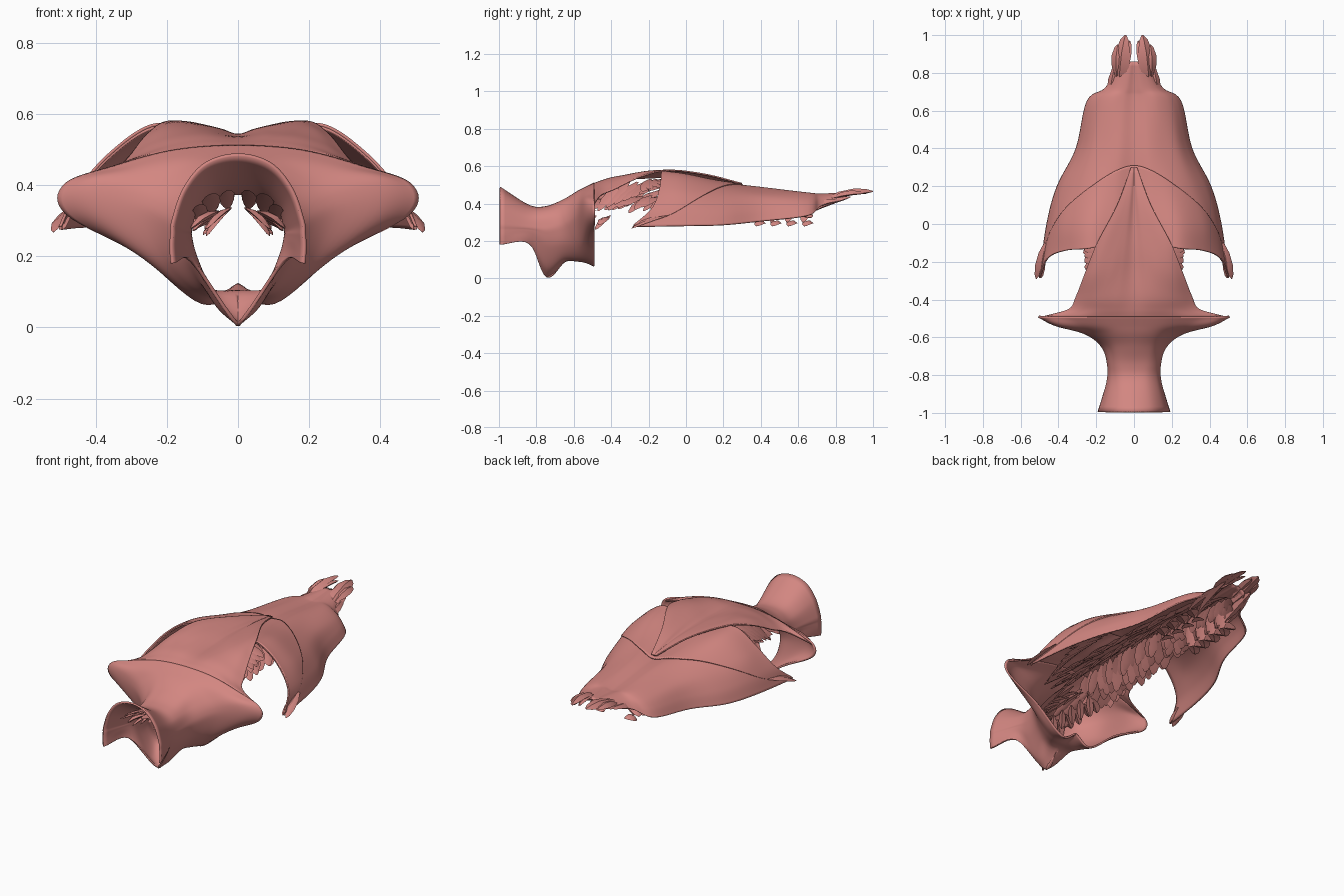
import bpy, bmesh, math, random
from mathutils import Vector
random.seed(4)

flesh = bpy.data.materials.new("flesh")
flesh.diffuse_color = (0.65, 0.24, 0.22, 1)


def pts(y, *xz):
    return [Vector((x, y, z)) for x, z in xz]


def spline(p, t):
    i = min(int(t), len(p) - 2)
    f = t - i
    b, c = p[i], p[i + 1]
    a = p[i - 1] if i else b * 2 - c
    d = p[i + 2] if i + 2 < len(p) else c * 2 - b
    return 0.5 * (2 * b + (c - a) * f + (2 * a - 5 * b + 4 * c - d) * f * f
                  + (3 * b - a - 3 * c + d) * f ** 3)


def finish(name, bm, thick=0):
    bmesh.ops.remove_doubles(bm, verts=bm.verts, dist=0.0005)
    bmesh.ops.recalc_face_normals(bm, faces=bm.faces)
    me = bpy.data.meshes.new(name)
    bm.to_mesh(me)
    bm.free()
    me.materials.append(flesh)
    ob = bpy.data.objects.new(name, me)
    bpy.context.collection.objects.link(ob)
    if thick:
        m = ob.modifiers.new("thickness", 'SOLIDIFY')
        m.thickness, m.offset = thick, 0
    bpy.context.view_layer.objects.active = ob
    for o in bpy.context.selected_objects:
        o.select_set(False)
    ob.select_set(True)
    bpy.ops.object.shade_smooth_by_angle(angle=math.radians(40))
    return ob


def sheet(name, rows, thick, vmax=None, lift=0, nu=8, nv=36):
    """Symmetric curved sheet lofted through half rows, midline first."""
    cols = len(rows[0]) - 1
    full = [[Vector((-p.x, p.y, p.z)) for p in r[:0:-1]] + r for r in rows]
    n = cols * nu * 2
    bm = bmesh.new()
    grid = []
    for j in range(nv + 1):
        line = []
        for i in range(n + 1):
            u = i / nu
            v = j / nv * (vmax(abs(u - cols) / cols) if vmax else len(rows) - 1)
            p = spline([spline(r, u) for r in full], v)
            line.append(bm.verts.new(p + Vector((0, 0, lift))))
        grid.append(line)
    for a, b in zip(grid, grid[1:]):
        for i in range(n):
            bm.faces.new((a[i], a[i + 1], b[i + 1], b[i]))
    return finish(name, bm, thick)


def leaf(bm, p, q, w, t):
    """Tapered muscle slip from p to q, made on both sides."""
    for s in (1, -1):
        a, b = Vector((p[0] * s, p[1], p[2])), Vector((q[0] * s, q[1], q[2]))
        d = (b - a).normalized()
        side = d.cross(Vector((0.3 * s, 0, 1))).normalized()
        up = side.cross(d)
        rings = []
        for f, k in ((0, .25), (.3, .9), (.65, 1), (.9, .6), (1, .12)):
            c = a.lerp(b, f) + up * (math.sin(f * math.pi) * t)
            rings.append([bm.verts.new(c + side * (w * k * x) + up * (t * k * z))
                          for x, z in ((1, 0), (0, 1), (-1, 0), (0, -1))])
        for r0, r1 in zip(rings, rings[1:]):
            for i in range(4):
                j = (i + 1) % 4
                bm.faces.new((r0[i], r0[j], r1[j], r1[i]))
        bm.faces.new(rings[0])
        bm.faces.new(rings[-1])


# neck tube, shoulder collar and throat point
sheet("neck_and_shoulder_collar", [
    pts(-.995, (0, .485), (.09, .46), (.15, .39), (.182, .30), (.186, .26), (.188, .23), (.187, .205), (.185, .18)),
    pts(-.84, (0, .388), (.07, .377), (.12, .335), (.14, .28), (.14, .26), (.138, .24), (.135, .21), (.13, .185)),
    pts(-.745, (0, .382), (.075, .372), (.12, .335), (.136, .28), (.135, .24), (.115, .17), (.06, .065), (0, .008)),
    pts(-.65, (0, .42), (.09, .405), (.14, .36), (.165, .31), (.165, .26), (.14, .18), (.08, .105), (0, .09)),
    pts(-.58, (0, .462), (.11, .45), (.20, .405), (.25, .36), (.25, .30), (.19, .18), (.1, .10), (0, .10)),
    pts(-.535, (0, .485), (.14, .475), (.28, .44), (.40, .405), (.40, .32), (.25, .19), (.11, .09), (0, .11)),
    pts(-.49, (0, .508), (.18, .495), (.35, .45), (.487, .40), (.482, .32), (.28, .21), (.10, .07), (0, .12)),
], 0.010)

# upper back triangle
sheet("upper_back_muscle", [
    pts(-.49, (0, .507), (.12, .503), (.25, .482), (.37, .443), (.483, .397)),
    pts(-.45, (0, .518), (.1, .52), (.19, .508), (.27, .482), (.345, .447)),
    pts(-.38, (0, .530), (.09, .54), (.17, .535), (.24, .515), (.305, .478)),
    pts(-.25, (0, .535), (.07, .552), (.13, .563), (.20, .562), (.255, .54)),
    pts(-.1, (0, .540), (.05, .555), (.1, .567), (.15, .576), (.195, .577)),
    pts(.1, (0, .53), (.025, .542), (.05, .549), (.07, .553), (.09, .556)),
    pts(.3, (0, .505), (.004, .506), (.008, .506), (.012, .506), (.016, .506)),
], 0.008)

# broad lower back sheet
lower = [
    [Vector(p) for p in ((0, -.05, .52), (.12, -.10, .545), (.24, -.13, .56),
                         (.36, -.14, .48), (.455, -.18, .37), (.50, -.285, .275))],
    pts(0, (0, .515), (.12, .54), (.24, .54), (.36, .46), (.425, .37), (.46, .28)),
    pts(.2, (0, .49), (.1, .508), (.2, .495), (.3, .44), (.37, .36), (.405, .285)),
    pts(.4, (0, .475), (.08, .485), (.16, .465), (.23, .43), (.275, .37), (.305, .305)),
    pts(.65, (0, .445), (.06, .455), (.12, .45), (.18, .42), (.22, .38), (.247, .335)),
    pts(.72, (0, .443), (.04, .450), (.08, .443), (.11, .428), (.13, .41), (.15, .385)),
    pts(.86, (0, .452), (.015, .455), (.03, .452), (.045, .448), (.055, .44), (.065, .43)),
]
sheet("lower_back_sheet", lower, 0.008)
# raised strap sweeping from the midline down to the arm tips
sheet("side_strap_muscle", lower, 0.008, vmax=lambda u: 0.12 + 2.45 * (1 - u ** 1.8), lift=0.008)

# arm tips
bm = bmesh.new()
leaf(bm, (.47, -.10, .335), (.518, -.29, .268), .022, .008)
leaf(bm, (.475, -.14, .33), (.492, -.285, .275), .018, .008)
finish("arm_tips", bm)


def depth(y):
    return 0.475 + 0.03 * math.cos((y + .1) * 2.6) - max(0, y - .3) * .02


def rnd(k):
    return random.uniform(-k, k)


# deep slips beside the spine, in overlapping rows
for name, x0, x1, d0, d1, dy, y0, y1, n, w in (
        ("spine_slips", .012, .085, .035, .11, -.11, -.42, .80, 30, .024),
        ("middle_slips", .05, .14, .06, .14, -.12, -.42, .76, 28, .028),
        ("outer_slips", .10, .20, .06, .13, -.10, -.42, .66, 24, .030)):
    bm = bmesh.new()
    for i in range(n):
        y = y0 + (y1 - y0) * i / (n - 1)
        z = depth(y)
        k = 1 - .35 * max(0, y) / .8
        leaf(bm, (x0 + rnd(.004), y, z - d0 + rnd(.008)),
             (x1 * k + rnd(.012), y + dy + rnd(.02), z - d1 * k + rnd(.015)), w, .007)
    finish(name, bm)

# deep neck bands inside the tube, with small slips below
bm = bmesh.new()
for x, z, w in ((.028, .345, .022), (.07, .335, .026), (.10, .305, .022)):
    leaf(bm, (x, -.48, z + .06), (x, -.72, z - .012), w, .008)
    leaf(bm, (x, -.70, z - .012), (x * 1.1, -.95, z + .04), w, .006)
for i in range(6):
    y = -.84 + .075 * i
    leaf(bm, (.05, y + .05, .325), (.125 + rnd(.008), y, .285 + rnd(.015)), .025, .010)
    leaf(bm, (.02, y + .06, .335), (.085 + rnd(.012), y - .02, .265 + rnd(.015)), .020, .008)
finish("deep_neck_muscles", bm)

# rib slips showing under the upper back
bm = bmesh.new()
for i in range(8):
    y = -.44 + .045 * i
    leaf(bm, (.12, y + .09, .515), (.225 + .006 * i, y - .03, .36 + .018 * i), .032, .006)
for i in range(4):
    leaf(bm, (.12, -.10 - .03 * i, .53), (.262, -.14 - .03 * i, .50 - .012 * i), .03, .006)
finish("rib_slips", bm)

# short blocks below the loin
bm = bmesh.new()
for i in range(4):
    y = .36 + .085 * i
    leaf(bm, (.075, y, .33), (.16, y + .055, .325), .032, .014)
    leaf(bm, (.07, y + .06, .295), (.12, y + .015, .28), .030, .012)
    leaf(bm, (.04, y + .05, .40), (.10, y + .01, .30), .028, .008)
finish("loin_blocks", bm)

# tail prongs and their ragged slips
bm = bmesh.new()
for p, q, w, t in (((.075, .74, .42), (.045, 1.0, .465), .040, .018),
                   ((.09, .78, .43), (.085, .95, .455), .030, .014),
                   ((.05, .78, .44), (.022, .97, .455), .022, .012),
                   ((.09, .66, .35), (.09, .88, .435), .026, .014),
                   ((.13, .62, .36), (.10, .84, .42), .024, .014),
                   ((.06, .62, .38), (.07, .84, .43), .026, .012)):
    leaf(bm, p, q, w, t)
finish("tail_prongs", bm)
